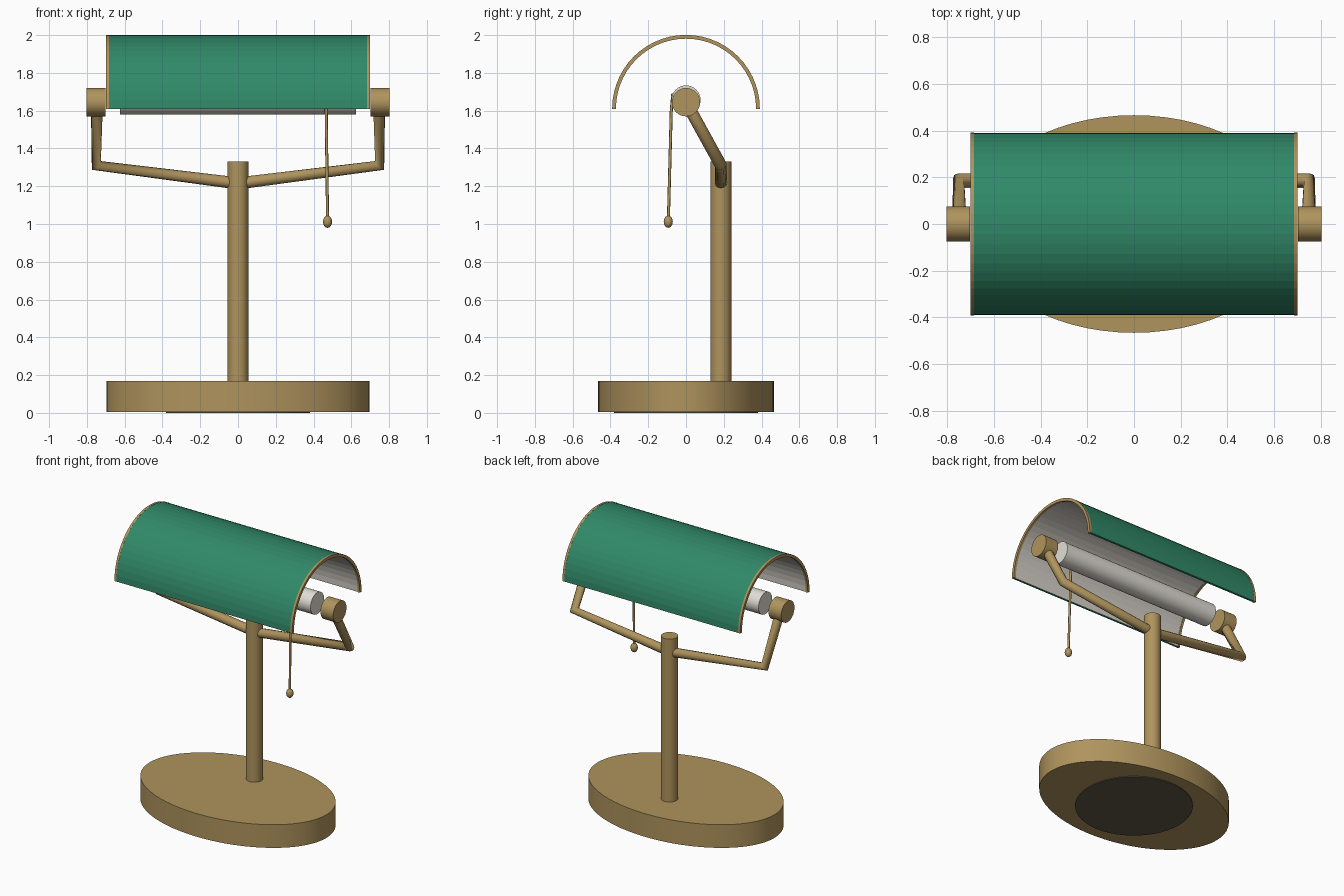
import bpy, bmesh, math
from mathutils import Matrix, Vector

cube = bpy.data.objects.get("Cube")
if cube:
    bpy.data.objects.remove(cube, do_unlink=True)


def material(name, color):
    m = bpy.data.materials.new(name)
    m.use_nodes = True
    rgba = (*color, 1)
    m.diffuse_color = rgba
    m.node_tree.nodes["Principled BSDF"].inputs["Base Color"].default_value = rgba
    return m


brass = material("brass", (0.43, 0.295, 0.11))
green = material("green glass", (0.03, 0.25, 0.14))
lining = material("pale lining", (0.69, 0.65, 0.59))
bulb_white = material("bulb white", (0.75, 0.73, 0.66))
felt = material("dark felt", (0.11, 0.095, 0.06))


def finish(name, bm, mats, smooth=True):
    bmesh.ops.recalc_face_normals(bm, faces=bm.faces)
    mesh = bpy.data.meshes.new(name)
    bm.to_mesh(mesh)
    bm.free()
    obj = bpy.data.objects.new(name, mesh)
    bpy.context.collection.objects.link(obj)
    for m in mats:
        mesh.materials.append(m)
    if smooth:
        bpy.ops.object.select_all(action="DESELECT")
        obj.select_set(True)
        bpy.context.view_layer.objects.active = obj
        bpy.ops.object.shade_smooth_by_angle(angle=math.radians(30))
    return obj


def cylinder(name, start, end, radius, mat, sides=32, stretch=1):
    """Capped cylinder between two points; stretch scales it along y."""
    a, b = Vector(start), Vector(end)
    turn = (b - a).to_track_quat("Z", "Y").to_matrix().to_4x4()
    bm = bmesh.new()
    bmesh.ops.create_cone(bm, cap_ends=True, segments=sides, radius1=radius,
                          radius2=radius, depth=(b - a).length,
                          matrix=Matrix.Translation((a + b) / 2) @ turn)
    bmesh.ops.scale(bm, vec=(1, stretch, 1), verts=bm.verts)
    return finish(name, bm, [mat])


def tube(name, points, radius, mat, resolution=4):
    curve = bpy.data.curves.new(name, "CURVE")
    curve.dimensions = "3D"
    curve.bevel_depth = radius
    curve.bevel_resolution = resolution
    curve.use_fill_caps = True
    spline = curve.splines.new("POLY")
    spline.points.add(len(points) - 1)
    for p, co in zip(spline.points, points):
        p.co = (*co, 1)
    curve.materials.append(mat)
    obj = bpy.data.objects.new(name, curve)
    bpy.context.collection.objects.link(obj)
    return obj


def half_shell(name, outer, inner, x0, x1, mats, steps=28):
    """Half pipe along x, open below; the last material lines the inside."""
    bm = bmesh.new()
    rows = []
    for i in range(steps + 1):
        t = math.pi * i / steps
        rows.append([bm.verts.new((x, r * math.cos(t), SHADE_Z + r * math.sin(t)))
                     for x, r in ((x0, outer), (x1, outer), (x1, inner), (x0, inner))])
    for a, b in zip(rows, rows[1:]):
        for k in range(4):
            n = (k + 1) % 4
            f = bm.faces.new((a[k], a[n], b[n], b[k]))
            f.material_index = len(mats) - 1 if k == 2 else 0
    bm.faces.new(rows[0])
    bm.faces.new(rows[-1])
    return finish(name, bm, mats, smooth=False)


SHADE_Z = 1.61
POLE_Y = 0.185

# Oval base with a round felt pad
cylinder("base", (0, 0, 0.005), (0, 0, 0.17), 0.697, brass, 64, 0.668)
cylinder("base_pad", (0, 0, 0), (0, 0, 0.006), 0.38, felt, 48)

# Upright post
cylinder("post", (0, POLE_Y, 0.16), (0, POLE_Y, 1.33), 0.055, brass)

# Shade shell
half_shell("shade", 0.39, 0.374, -0.69, 0.69, [green, lining])

# Mirrored arms, end knobs and shade rims
for side, s in (("left", 1), ("right", -1)):
    tube(side + "_arm", [(0, POLE_Y, 1.215), (s * 0.75, POLE_Y, 1.31),
                         (s * 0.747, 0, 1.645)], 0.032, brass)
    cylinder(side + "_knob", (s * 0.702, 0, 1.645), (s * 0.802, 0, 1.645), 0.075, brass)
    half_shell(side + "_shade_rim", 0.391, 0.371, s * 0.684, s * 0.7, [brass])

# Tube bulb
cylinder("bulb", (-0.625, 0, 1.657), (0.625, 0, 1.657), 0.077, bulb_white)

# Pull chain and its bead
tube("pull_chain", [(0.465, -0.04, 1.69), (0.465, -0.072, 1.685),
                    (0.467, -0.078, 1.6), (0.474, -0.093, 1.03)], 0.008, brass, 2)
bm = bmesh.new()
bmesh.ops.create_uvsphere(bm, u_segments=16, v_segments=10, radius=0.024)
bmesh.ops.scale(bm, vec=(1, 1, 1.35), verts=bm.verts)
bmesh.ops.translate(bm, vec=(0.474, -0.094, 1.012), verts=bm.verts)
finish("pull_bead", bm, [brass])
